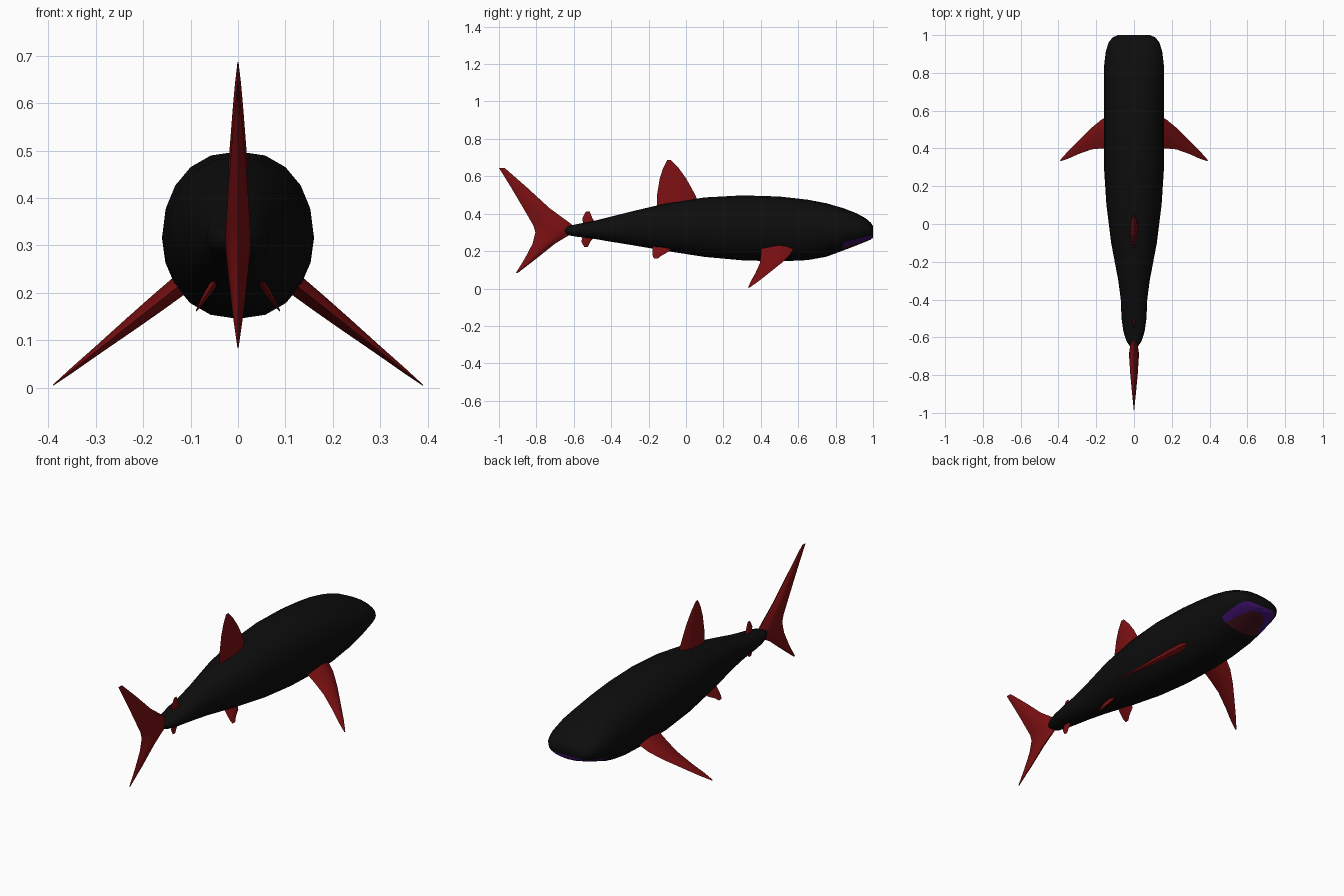
import bpy, bmesh, math
from mathutils import Vector

cube = bpy.data.objects.get("Cube")
if cube:
    bpy.data.objects.remove(cube)


def material(name, rgb):
    m = bpy.data.materials.new(name)
    m.use_nodes = True
    m.diffuse_color = (*rgb, 1)
    bsdf = next(n for n in m.node_tree.nodes if n.type == 'BSDF_PRINCIPLED')
    bsdf.inputs["Base Color"].default_value = (*rgb, 1)
    return m


black = material("skin black", (.004, .004, .004))
red = material("fin red", (.2, .005, .006))
purple = material("lip purple", (.05, .006, .16))
dark_red = material("mouth dark red", (.06, .006, .01))


def finish(bm, name, mats, angle):
    bmesh.ops.recalc_face_normals(bm, faces=bm.faces)
    mesh = bpy.data.meshes.new(name)
    bm.to_mesh(mesh)
    bm.free()
    for m in mats:
        mesh.materials.append(m)
    obj = bpy.data.objects.new(name, mesh)
    bpy.context.collection.objects.link(obj)
    bpy.ops.object.select_all(action='DESELECT')
    obj.select_set(True)
    bpy.context.view_layer.objects.active = obj
    bpy.ops.object.shade_smooth_by_angle(angle=math.radians(angle))
    return obj


def loft(bm, rings):
    """Skin a list of closed point rings and cap both ends."""
    loops = [[bm.verts.new(p) for p in ring] for ring in rings]
    n = len(loops[0])
    for a, b in zip(loops, loops[1:]):
        for i in range(n):
            j = (i + 1) % n
            bm.faces.new((a[i], a[j], b[j], b[i]))
    bm.faces.new(loops[0])
    bm.faces.new(loops[-1])


# Body stations: y, top z, bottom z, half width
STATIONS = [
    (-.65, .325, .295, .02), (-.62, .337, .283, .04), (-.57, .347, .275, .056),
    (-.5, .36, .267, .066), (-.4, .385, .25, .07), (-.3, .41, .234, .083),
    (-.1, .457, .2, .121), (.1, .487, .169, .146), (.3, .498, .151, .159),
    (.5, .492, .145, .16), (.65, .475, .152, .16), (.75, .456, .17, .16),
    (.84, .43, .203, .158), (.91, .403, .23, .15), (.96, .376, .25, .135),
    (.988, .352, .262, .113), (1, .335, .272, .085),
]
SIDES = 20


def body_ring(y, top, bottom, width):
    ring = []
    for i in range(SIDES):
        a = math.tau * i / SIDES
        s = math.sin(a)
        x = math.copysign(abs(s) ** .87, s) * width
        ring.append((x, y, (top + bottom) / 2 + math.cos(a) * (top - bottom) / 2))
    return ring


bm = bmesh.new()
loft(bm, [body_ring(*s) for s in STATIONS])

# Cut the mouth outline into the underside of the head
lip_normal = Vector((0, -.25, 1)).normalized()
lip_lines = [Vector((0, 1, .287)), Vector((0, 1, .264))]
for point in lip_lines:
    faces = [f for f in bm.faces if f.calc_center_median().y > .84]
    geom = faces + list({e for f in faces for e in f.edges}) \
        + list({v for f in faces for v in f.verts})
    bmesh.ops.bisect_plane(bm, geom=geom, plane_co=point, plane_no=lip_normal)
for f in bm.faces:
    c = f.calc_center_median()
    if c.y > .84:
        f.material_index = sum((c - p).dot(lip_normal) < 0 for p in lip_lines)
finish(bm, "body", [black, purple, dark_red], 50)


def fin(name, sections, root, direction):
    """Sections: leading y, trailing y, distance along direction, half thickness."""
    d = Vector(direction).normalized()
    side = d.cross(Vector((0, 1, 0)))
    rings = []
    for lead, trail, dist, thick in sections:
        base = Vector(root) + d * dist
        ring = []
        for t, w in ((0, 0), (.2, .75), (.45, 1), (.75, .55),
                     (1, 0), (.75, -.55), (.45, -1), (.2, -.75)):
            y = Vector((0, lead + (trail - lead) * t, 0))
            ring.append(base + y + side * thick * w)
        rings.append(ring)
    bm = bmesh.new()
    loft(bm, rings)
    return finish(bm, name, [red], 60)


UP = (0, 0, 1)

# Fins on the centre line, measured by height
fin("dorsal_fin", [(.07, -.155, .44, .022), (.05, -.155, .5, .018),
                   (0, -.14, .59, .011), (-.04, -.122, .645, .006),
                   (-.08, -.1, .687, .001)], (0, 0, 0), UP)
fin("tail_fin", [(-.9, -.91, .083, .001), (-.8, -.862, .16, .012),
                 (-.7, -.82, .24, .021), (-.6, -.805, .3, .027),
                 (-.6, -.815, .335, .026), (-.73, -.87, .43, .02),
                 (-.85, -.935, .54, .011), (-.97, -1, .645, .001)], (0, 0, 0), UP)
fin("upper_tail_finlet", [(-.48, -.55, .345, .009), (-.5, -.555, .375, .007),
                          (-.515, -.535, .412, .001)], (0, 0, 0), UP)
fin("lower_tail_finlet", [(-.48, -.55, .285, .009), (-.51, -.56, .252, .007),
                          (-.525, -.545, .223, .001)], (0, 0, 0), UP)

# Paired fins, angled outwards and down
for label, s in (("left", 1), ("right", -1)):
    fin(label + "_pectoral_fin",
        [(.58, .4, -.02, .022), (.555, .4, .05, .019), (.51, .395, .12, .015),
         (.44, .37, .21, .009), (.385, .345, .28, .005), (.34, .332, .331, .001)],
        (s * .13, 0, .21), (s * .26, 0, -.205))
    fin(label + "_pelvic_fin",
        [(-.07, -.18, -.02, .008), (-.09, -.18, .02, .007),
         (-.13, -.178, .045, .004), (-.15, -.172, .064, .001)],
        (s * .054, 0, .215), (s * .035, 0, -.055))
